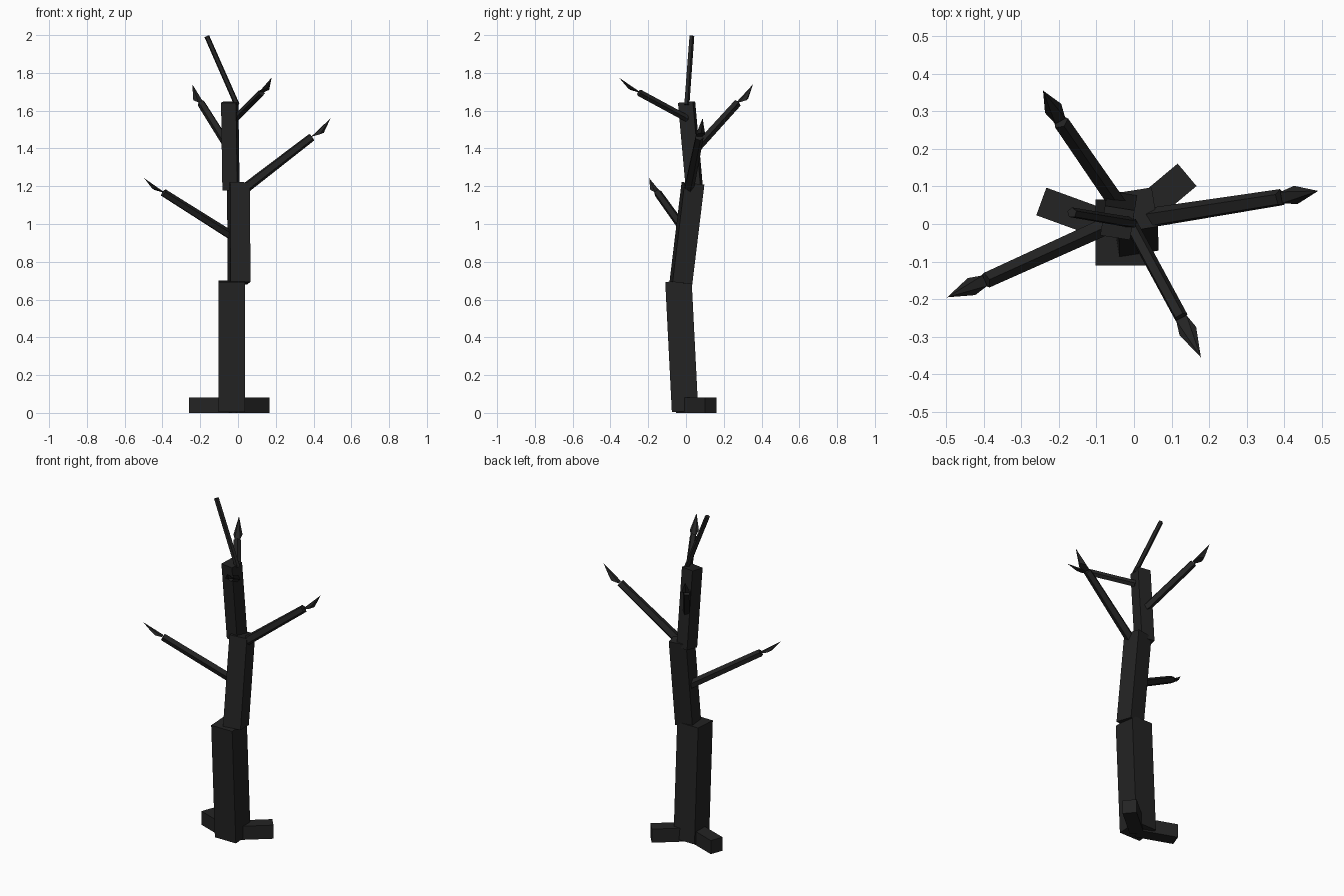
import bpy, bmesh, math
from mathutils import Vector, Quaternion

if "Cube" in bpy.data.objects:
    bpy.data.objects.remove(bpy.data.objects["Cube"])

bark = bpy.data.materials.new("charred bark")
bark.diffuse_color = (0.017, 0.017, 0.017, 1)
bark.use_nodes = True
bark.node_tree.nodes["Principled BSDF"].inputs["Base Color"].default_value = bark.diffuse_color
UP = Vector((0, 0, 1))


def finish(name, bm):
    bmesh.ops.recalc_face_normals(bm, faces=bm.faces)
    mesh = bpy.data.meshes.new(name)
    bm.to_mesh(mesh)
    bm.free()
    mesh.materials.append(bark)
    bpy.context.collection.objects.link(bpy.data.objects.new(name, mesh))


def limb(name, start, end, r1, r2, sides, yaw=0.0):
    """Straight prism between two points, with optional taper and twist."""
    a, b = Vector(start), Vector(end)
    bm = bmesh.new()
    bmesh.ops.create_cone(bm, cap_ends=True, segments=sides, radius1=r1,
                          radius2=r2, depth=(b - a).length)
    # put a flat side forward on square limbs, then twist
    turn = Quaternion(UP, math.radians(yaw))
    rot = UP.rotation_difference(b - a) @ turn
    for v in bm.verts:
        v.co = rot @ v.co + (a + b) / 2
    finish(name, bm)


def square(name, start, end, width, yaw):
    r = width / math.sqrt(2)
    limb(name, start, end, r, r, 4, 45 + yaw)


def tip(name, end, apex):
    """Slanted five-sided spike: nearly level base, apex pushed outward."""
    e, p = Vector(end), Vector(apex)
    out = Vector((p.x - e.x, p.y - e.y, 0)).normalized()
    side = UP.cross(out)
    centre = e + out * 0.03 + UP * 0.012
    bm = bmesh.new()
    ring = []
    for i in range(5):
        t = math.tau * i / 5
        ring.append(bm.verts.new(centre + (out + UP * 0.3) * 0.035 * math.cos(t)
                                 + side * 0.026 * math.sin(t)))
    top = bm.verts.new(p)
    bm.faces.new(ring)
    for i in range(5):
        bm.faces.new((ring[i], ring[(i + 1) % 5], top))
    finish(name, bm)


# Trunk in three leaning segments
square("lower_trunk", (-0.032, -0.005, 0.008), (-0.032, -0.04, 0.697), 0.14, 0)
square("middle_trunk", (0.005, -0.027, 0.688), (0.003, 0.037, 1.215), 0.106, 9)
square("upper_trunk", (-0.037, 0.045, 1.18), (-0.044, 0.003, 1.645), 0.08, -9)

# Two flat roots
for i, (deg, length) in enumerate(((160, 0.225), (40, 0.23))):
    t = math.radians(deg)
    d = Vector((math.cos(t), math.sin(t), 0))
    s = Vector((-d.y, d.x, 0)) * 0.039
    base = Vector((-0.035, -0.017, 0))
    bm = bmesh.new()
    foot = [bm.verts.new(base + d * k + s * m)
            for k, m in ((0, -1), (length, -1), (length, 1), (0, 1))]
    face = bm.faces.new(foot)
    up = bmesh.ops.extrude_face_region(bm, geom=[face])["geom"]
    for v in up:
        if isinstance(v, bmesh.types.BMVert):
            v.co.z += 0.082
    finish("root_%d" % (i + 1), bm)

# Branches with spiked tips: start, end, apex, start and end radius
branches = {
    "right": ((0.02, 0.012, 1.175), (0.39, 0.07, 1.46), (0.49, 0.088, 1.56), 0.028, 0.023),
    "left": ((-0.02, 0.02, 0.928), (-0.395, -0.15, 1.165), (-0.497, -0.195, 1.243), 0.025, 0.022),
    "back": ((-0.035, 0.04, 1.385), (-0.195, 0.272, 1.64), (-0.242, 0.355, 1.74), 0.024, 0.022),
    "front": ((-0.012, 0.005, 1.558), (0.125, -0.248, 1.695), (0.178, -0.355, 1.775), 0.019, 0.019),
}
for side, (start, end, apex, r1, r2) in branches.items():
    limb(side + "_branch", start, end, r1, r2, 5)
    tip(side + "_branch_tip", end, apex)

# Bare twig at the crown
limb("crown_twig", (-0.005, 0.003, 1.63), (-0.165, 0.03, 1.994), 0.015, 0.014, 5)
